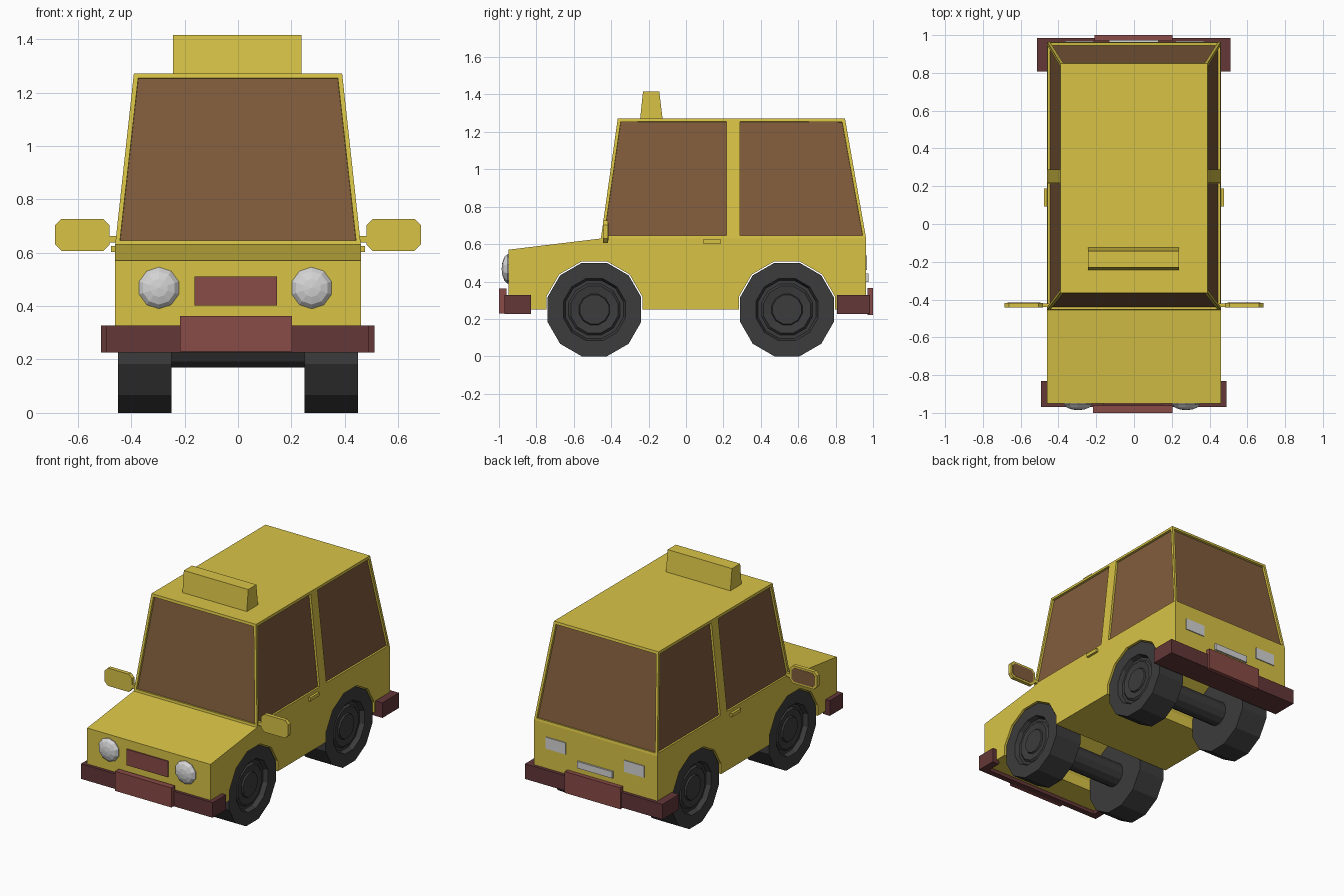
import bpy, bmesh, math
from mathutils import Vector

if "Cube" in bpy.data.objects:
    bpy.data.objects.remove(bpy.data.objects["Cube"])


def material(name, rgb):
    m = bpy.data.materials.new(name)
    m.diffuse_color = (*rgb, 1)
    m.use_nodes = True
    m.node_tree.nodes["Principled BSDF"].inputs["Base Color"].default_value = m.diffuse_color
    return m


YELLOW = material("yellow paint", (0.69, 0.55, 0.062))
GLASS = material("brown glass", (0.22, 0.107, 0.045))
BUMPER = material("dark red", (0.125, 0.038, 0.040))
PLATE = material("faded red", (0.25, 0.070, 0.063))
RUBBER = material("black rubber", (0.045, 0.045, 0.046))
LAMP = material("pale grey", (0.66, 0.66, 0.66))


def finish(name, bm, *mats):
    bmesh.ops.recalc_face_normals(bm, faces=bm.faces)
    me = bpy.data.meshes.new(name)
    bm.to_mesh(me)
    bm.free()
    for m in mats:
        me.materials.append(m)
    ob = bpy.data.objects.new(name, me)
    bpy.context.collection.objects.link(ob)
    return ob


def prism(name, points, offset, mat):
    """Closed outline of 3D points, extruded by an offset vector."""
    bm = bmesh.new()
    a = [bm.verts.new(p) for p in points]
    b = [bm.verts.new(Vector(p) + Vector(offset)) for p in points]
    bm.faces.new(a)
    bm.faces.new(b)
    for i in range(len(a)):
        j = (i + 1) % len(a)
        bm.faces.new((a[i], a[j], b[j], b[i]))
    return finish(name, bm, mat)


def box(name, x, y, z, mat):
    pts = [(x[0], y[0], z[0]), (x[1], y[0], z[0]), (x[1], y[1], z[0]), (x[0], y[1], z[0])]
    return prism(name, pts, (0, 0, z[1] - z[0]), mat)


def lathe(name, profile, sides, place, mat):
    """Revolve (radius, height) pairs; place maps (u, v, height) to a position."""
    bm = bmesh.new()
    rings = []
    for r, h in profile:
        if r == 0:
            rings.append([bm.verts.new(place(0, 0, h))] * sides)
        else:
            angles = [2 * math.pi * (i + 0.5) / sides for i in range(sides)]
            rings.append([bm.verts.new(place(r * math.cos(t), r * math.sin(t), h)) for t in angles])
    for p, q in zip(rings, rings[1:]):
        for i in range(sides):
            j = (i + 1) % sides
            bm.faces.new(list(dict.fromkeys((p[i], p[j], q[j], q[i]))))
    return finish(name, bm, mat)


AXLES = {"front": -0.49, "rear": 0.54}
AXLE_Z = 0.25

# lower body: side profile with twelve-sided wheel arches, extruded across
profile = [(-0.95, 0.25), (-0.95, 0.57), (-0.455, 0.63), (0.963, 0.63), (0.963, 0.25)]
for y in (AXLES["rear"], AXLES["front"]):
    profile.append((y + 0.257, AXLE_Z))
    for i in range(6):
        t = math.radians(15 + 30 * i)
        profile.append((y + 0.266 * math.cos(t), AXLE_Z + 0.266 * math.sin(t)))
    profile.append((y - 0.257, AXLE_Z))
prism("lower_body", [(-0.46, y, z) for y, z in profile], (0.92, 0, 0), YELLOW)

# cabin: tapered box with a pillar on each side and recessed windows
bm = bmesh.new()
low = (-0.455, 0.233, 0.271, 0.963)
high = (-0.365, 0.233, 0.271, 0.85)
grid = {}
for s in (-1, 1):
    grid[s, 0] = [bm.verts.new((s * 0.46, y, 0.63)) for y in low]
    grid[s, 1] = [bm.verts.new((s * 0.39, y, 1.272)) for y in high]
windows = []
for s in (-1, 1):
    for i in range(3):
        f = bm.faces.new((grid[s, 0][i], grid[s, 0][i + 1], grid[s, 1][i + 1], grid[s, 1][i]))
        if i != 1:
            windows.append(f)
for i in (0, 3):
    windows.append(bm.faces.new((grid[-1, 0][i], grid[1, 0][i], grid[1, 1][i], grid[-1, 1][i])))
for level in (0, 1):
    bm.faces.new(grid[-1, level] + grid[1, level][::-1])
bmesh.ops.recalc_face_normals(bm, faces=bm.faces)
bmesh.ops.inset_individual(bm, faces=windows, thickness=0.024)
bmesh.ops.inset_individual(bm, faces=windows, thickness=0.001, depth=-0.014)
for f in windows:
    f.material_index = 1
finish("cabin", bm, YELLOW, GLASS)

# roof sign
sign = [(-0.245, 1.27), (-0.23, 1.415), (-0.143, 1.415), (-0.125, 1.27)]
prism("roof_sign", [(-0.243, y, z) for y, z in sign], (0.48, 0, 0), YELLOW)

# wheels and axles
tyre = [(0, 0.25), (0.2588, 0.25), (0.2588, 0.45), (0.172, 0.45), (0.16, 0.42),
        (0.142, 0.42), (0.13, 0.432), (0.085, 0.425), (0.08, 0.435), (0, 0.435)]
for where, y in AXLES.items():
    for s, side in ((-1, "left"), (1, "right")):
        lathe(f"{where}_{side}_wheel", tyre, 12,
              lambda u, v, h: (s * h, y + u, AXLE_Z + v), RUBBER)
    lathe(f"{where}_axle", [(0, -0.26), (0.082, -0.26), (0.082, 0.26), (0, 0.26)], 12,
          lambda u, v, h: (h, y + u, AXLE_Z + v), RUBBER)

# bumpers: the front one wraps round the corners
wrap = [(-0.492, -0.83), (-0.492, -0.97), (0.49, -0.97), (0.49, -0.83),
        (0.44, -0.83), (0.44, -0.93), (-0.442, -0.93), (-0.442, -0.83)]
prism("front_bumper", [(x, y, 0.226) for x, y in wrap], (0, 0, 0.102), BUMPER)
box("rear_bumper", (-0.513, 0.512), (0.808, 0.985), (0.226, 0.328), BUMPER)
box("front_bumper_plate", (-0.218, 0.203), (-1.0, -0.96), (0.23, 0.362), PLATE)
box("rear_bumper_plate", (-0.21, 0.205), (0.97, 1.0), (0.22, 0.364), PLATE)
box("grille", (-0.162, 0.147), (-0.958, -0.94), (0.402, 0.51), PLATE)

# headlights: shallow ten-sided domes
dome = [(0.078, 0.94), (0.078, 0.955), (0.062, 0.972), (0.034, 0.982), (0, 0.986)]
for x, side in ((-0.296, "left"), (0.276, "right")):
    lathe(f"{side}_headlight", dome, 10, lambda u, v, h: (x + u, -h, 0.468 + v), LAMP)

# tail lights and rear plate
for x, side in ((-0.29, "left"), (0.295, "right")):
    box(f"{side}_tail_light", (x - 0.075, x + 0.075), (0.95, 0.969), (0.462, 0.54), LAMP)
box("rear_plate", (-0.132, 0.13), (0.95, 0.975), (0.397, 0.442), LAMP)

# wing mirrors and door handles
for s, side in ((-1, "left"), (1, "right")):
    c = 0.024
    outline = []
    for sx, sz in ((1, 1), (-1, 1), (-1, -1), (1, -1)):
        x, z = 0.583 + sx * 0.102, 0.667 + sz * 0.06
        pair = [(x, z - sz * c), (x - sx * c, z)]
        outline += pair if sx * sz > 0 else pair[::-1]
    prism(f"{side}_mirror", [(s * x, -0.443, z) for x, z in outline], (0, 0.026, 0), YELLOW)
    glass = [(0.583 + (x - 0.583) * 0.86, 0.667 + (z - 0.667) * 0.78) for x, z in outline]
    prism(f"{side}_mirror_glass", [(s * x, -0.419, z) for x, z in glass], (0, 0.004, 0), GLASS)
    box(f"{side}_mirror_arm", sorted((s * 0.45, s * 0.49)), (-0.44, -0.42), (0.638, 0.662), YELLOW)
    box(f"{side}_door_handle", sorted((s * 0.455, s * 0.476)), (0.092, 0.188), (0.602, 0.625), YELLOW)
